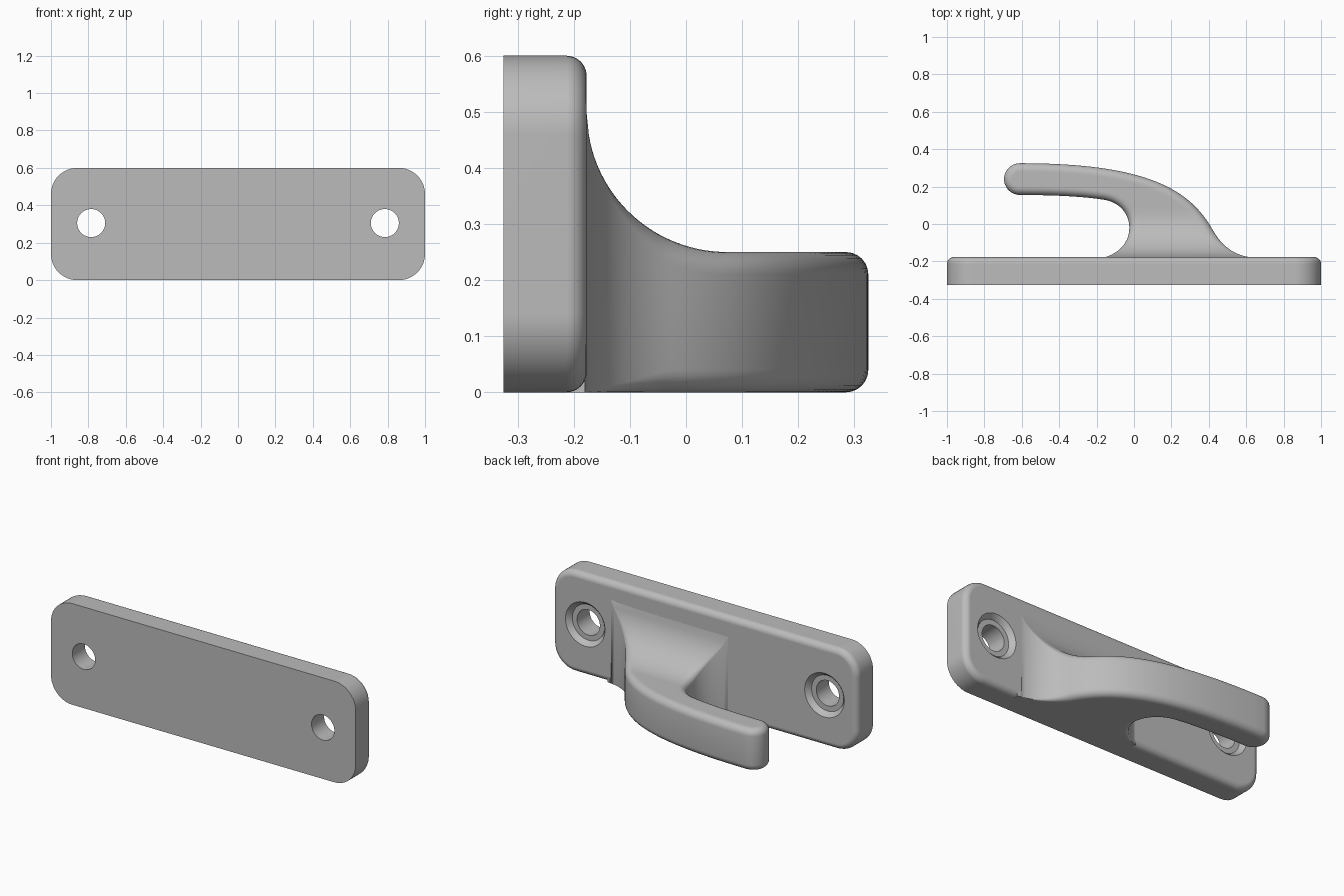
import bpy, bmesh, math
from mathutils import Vector
from mathutils.geometry import interpolate_bezier

cube = bpy.data.objects.get("Cube")
if cube:
    bpy.data.objects.remove(cube, do_unlink=True)

FRONT, BACK = -0.325, -0.177      # plate faces
HEIGHT = 0.6

grey = bpy.data.materials.new("plain grey")
grey.use_nodes = True
colour = (0.5, 0.5, 0.5, 1)
grey.diffuse_color = colour
grey.node_tree.nodes["Principled BSDF"].inputs["Base Color"].default_value = colour


def make_object(name, bm):
    bmesh.ops.recalc_face_normals(bm, faces=bm.faces[:])
    mesh = bpy.data.meshes.new(name)
    bm.to_mesh(mesh)
    bm.free()
    mesh.materials.append(grey)
    obj = bpy.data.objects.new(name, mesh)
    bpy.context.collection.objects.link(obj)
    return obj


def activate(obj):
    bpy.ops.object.select_all(action='DESELECT')
    obj.select_set(True)
    bpy.context.view_layer.objects.active = obj


# Mounting plate: rounded rectangle, softened on the hook side
bm = bmesh.new()
radius, steps = 0.14, 12
outline = []
for quarter, (sx, sz) in enumerate([(1, 1), (-1, 1), (-1, -1), (1, -1)]):
    for k in range(steps + 1):
        a = (quarter + k / steps) * math.pi / 2
        outline.append(bm.verts.new((sx * (1 - radius) + radius * math.cos(a), FRONT,
                                     HEIGHT / 2 + sz * (HEIGHT / 2 - radius) + radius * math.sin(a))))
face = bm.faces.new(outline)
ext = bmesh.ops.extrude_face_region(bm, geom=[face], use_keep_orig=True)
moved = [g for g in ext["geom"] if isinstance(g, bmesh.types.BMVert)]
bmesh.ops.translate(bm, verts=moved, vec=(0, BACK - FRONT, 0))
rim = [e for e in bm.edges if all(v.co.y > BACK - 0.001 for v in e.verts)]
bmesh.ops.bevel(bm, geom=rim, offset=0.036, segments=6, profile=0.5, affect='EDGES')
plate = make_object("mounting_plate", bm)

# Screw holes with a shallow flared recess
for x in (-0.785, 0.785):
    bm = bmesh.new()
    profile = [(0, FRONT - 0.05), (0.075, FRONT - 0.05), (0.075, BACK - 0.03),
               (0.106, BACK - 0.03), (0.115, BACK - 0.015), (0.13, BACK), (0.13, BACK + 0.05), (0, BACK + 0.05)]
    verts = [bm.verts.new((x + r, y, 0.305)) for r, y in profile]
    edges = [bm.edges.new(pair) for pair in zip(verts, verts[1:])]
    bmesh.ops.spin(bm, geom=verts + edges, cent=(x, 0, 0.305), axis=(0, 1, 0),
                   angle=math.tau, steps=48, use_duplicate=False)
    bmesh.ops.remove_doubles(bm, verts=bm.verts[:], dist=0.0005)
    cutter = make_object("hole_cutter", bm)
    cutter.hide_render = True
    activate(plate)
    cut = plate.modifiers.new("screw hole", 'BOOLEAN')
    cut.operation, cut.solver, cut.object = 'DIFFERENCE', 'EXACT', cutter
    bpy.ops.object.modifier_apply(modifier=cut.name)
    bpy.data.objects.remove(cutter, do_unlink=True)

activate(plate)
bpy.ops.object.shade_smooth_by_angle(angle=math.radians(28))
weighted = plate.modifiers.new("even shading", 'WEIGHTED_NORMAL')
weighted.keep_sharp = True


# Hook plan outline, from its wide root round the tip and back
def curve(a, b, c, d, count):
    return [p.to_2d() for p in interpolate_bezier(*[Vector((*q, 0)) for q in (a, b, c, d)], count + 1)]


TIP, TIP_R = Vector((-0.61, 0.24)), 0.085
plan = [Vector((0.64, -0.22))]
plan += curve((0.64, -0.18), (0.52, -0.17), (0.46, -0.1), (0.42, -0.03), 14)[:-1]
plan += curve((0.42, -0.03), (0.30, 0.18), (0.08, 0.325), (-0.61, 0.325), 32)[:-1]
for k in range(16):
    a = math.pi * (0.5 + k / 15)
    plan.append(TIP + TIP_R * Vector((math.cos(a), math.sin(a))))
plan += curve((-0.61, 0.155), (-0.4, 0.155), (-0.25, 0.145), (-0.15, 0.128), 16)[1:]
plan += curve((-0.15, 0.128), (-0.07, 0.11), (-0.025, 0.05), (-0.025, -0.02), 16)[1:]
plan += curve((-0.025, -0.02), (-0.025, -0.1), (-0.08, -0.155), (-0.16, -0.18), 14)[1:]
plan.append(Vector((-0.16, -0.22)))
n = len(plan)


def top_height(y):
    # Quarter-round sweep from the plate down to the level arm
    d = min(max(0.073 - y, 0), 0.25)
    return 0.5 - math.sqrt(0.0625 - d * d)


def inset(i, amount):
    t = (plan[min(i + 1, n - 1)] - plan[max(i - 1, 0)]).normalized()
    return plan[i] - amount * Vector((t.y, -t.x))


def fillet(i):
    return 0.04 * min(max((plan[i].y - BACK) / 0.15, 0), 1)


# Hook walls with rounded lower and upper edges
bm = bmesh.new()
ARC, ACROSS = 6, 12
rings = []
for upper in (False, True):
    for j in range(ARC + 1):
        a = (ARC - j if upper else j) / ARC * math.pi / 2
        ring = []
        for i in range(n):
            r = fillet(i)
            p = inset(i, r * (1 - math.sin(a)))
            drop = r * (1 - math.cos(a))
            ring.append(bm.verts.new((p.x, p.y, top_height(p.y) - drop if upper else drop)))
        rings.append(ring)
for low, high in zip(rings, rings[1:]):
    for i in range(n - 1):
        bm.faces.new((low[i], low[i + 1], high[i + 1], high[i]))

# Hook top and bottom, spanned between opposite outline points
for ring, upper in ((rings[0], False), (rings[-1], True)):
    rows = []
    for i in range(n // 2):
        start, end = ring[i], ring[n - 1 - i]
        row = [start]
        for k in range(1, ACROSS):
            p = start.co.lerp(end.co, k / ACROSS)
            p.z = top_height(p.y) if upper else 0
            row.append(bm.verts.new(p))
        rows.append(row + [end])
    for r0, r1 in zip(rows, rows[1:]):
        for k in range(ACROSS):
            bm.faces.new((r0[k], r0[k + 1], r1[k + 1], r1[k]))
bmesh.ops.remove_doubles(bm, verts=bm.verts[:], dist=0.0002)
hook = make_object("hook_arm", bm)
activate(hook)
bpy.ops.object.shade_smooth_by_angle(angle=math.radians(35))
